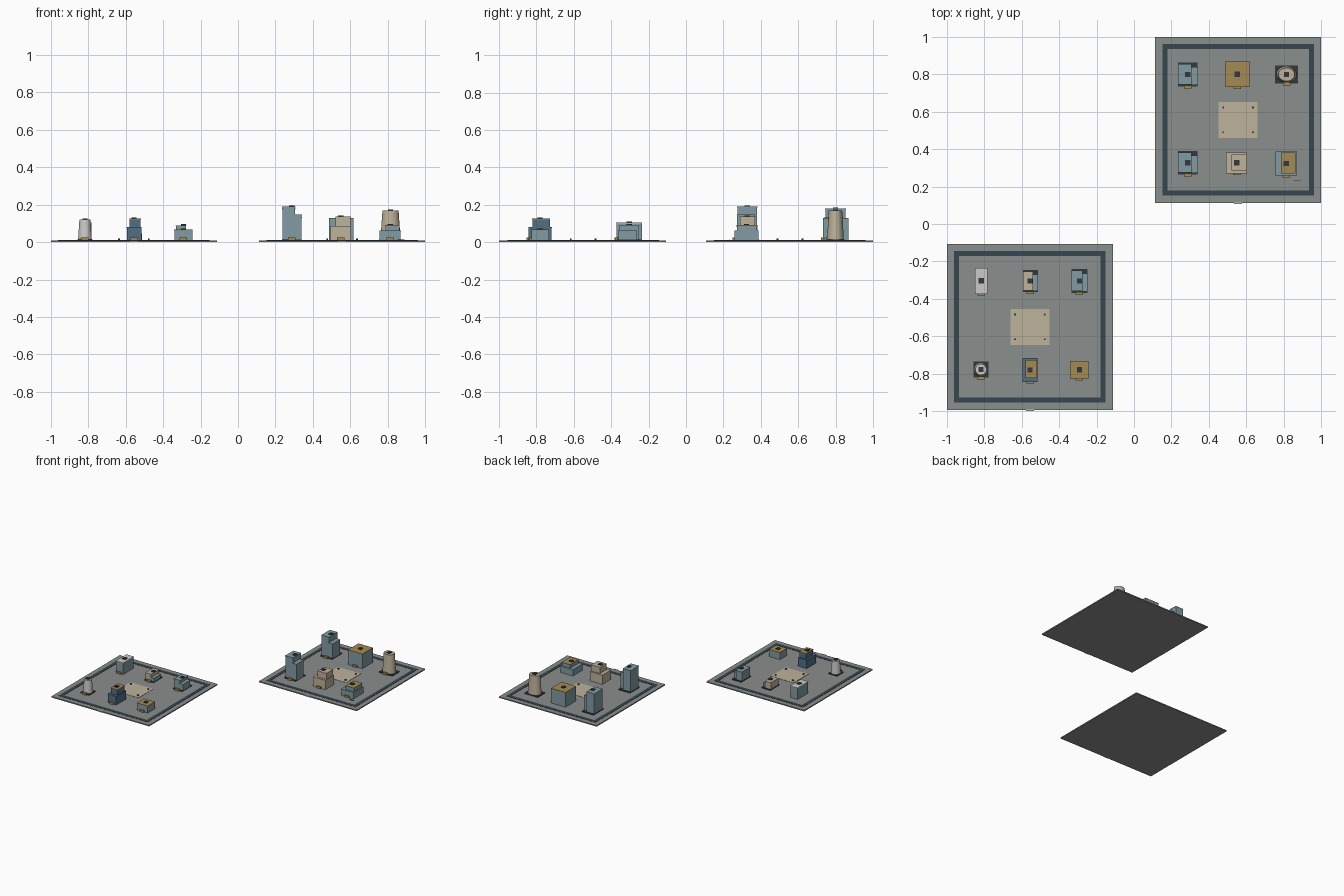
import bpy, math

if "Cube" in bpy.data.objects:
    bpy.data.objects.remove(bpy.data.objects["Cube"])

def mat(name, hexcol):
    def lin(c):
        c /= 255
        return c / 12.92 if c <= 0.04045 else ((c + 0.055) / 1.055) ** 2.4
    m = bpy.data.materials.new(name)
    m.diffuse_color = (*[lin(int(hexcol[i:i + 2], 16)) for i in (0, 2, 4)], 1)
    m.use_nodes = True
    m.node_tree.nodes["Principled BSDF"].inputs["Base Color"].default_value = m.diffuse_color
    return m

GREY = mat("paving", "8a8e8c")
ROAD = mat("road", "37464f")
DARK = mat("dark", "34393b")
BLUE = mat("blue_glass", "829ca4")
NAVY = mat("deep_blue", "506f85")
SAND = mat("sand", "beb29c")
GOLD = mat("gold", "a58b55")
PALE = mat("pale", "bcbfbf")

TOP = 0.009  # plate top

def box(name, x0, x1, y0, y1, z0, z1, m):
    bpy.ops.mesh.primitive_cube_add(size=1, location=((x0 + x1) / 2, (y0 + y1) / 2, (z0 + z1) / 2))
    o = bpy.context.object
    o.name = name
    o.scale = (x1 - x0, y1 - y0, z1 - z0)
    bpy.ops.object.transform_apply(location=False, rotation=False, scale=True)
    o.data.materials.append(m)
    return o

def roof_box(name, x, y, z):
    box(name + "_roof_unit", x - .014, x + .014, y - .014, y + .014, z, z + .006, DARK)

def entry(name, x, y):
    box(name + "_entry", x - .02, x + .02, y - .011, y + .004, TOP, .024, GOLD)

def block(name, x0, x1, y0, y1, z0, z1, body, roof):
    # wall volume with a thin coloured roof slab
    box(name + "_walls", x0, x1, y0, y1, z0, z1 - .005, body)
    box(name + "_roof", x0 - .001, x1 + .001, y0 - .001, y1 + .001, z1 - .005, z1, roof)

def plain(name, x0, x1, y0, y1, h, body, roof):
    block(name, x0, x1, y0, y1, TOP, h, body, roof)
    roof_box(name, (x0 + x1) / 2, (y0 + y1) / 2, h)
    entry(name, (x0 + x1) / 2, y0)

def stepped(name, low, h1, up, h2, body, roof):
    block(name + "_lower", *low, TOP, h1, body, body)
    block(name + "_upper", *up, h1, h2, body, roof)
    roof_box(name, (low[0] + low[1]) / 2, (low[2] + low[3]) / 2, h2)
    entry(name, (low[0] + low[1]) / 2, low[2])

def twin(name, x0, x1, y0, y1, h1, h2, body, wing):
    # dark pad, tall slab on the left, lower wing on the right
    w, d = x1 - x0, y1 - y0
    box(name + "_pad", x0, x1, y0, y1, TOP, .015, DARK)
    block(name + "_tower", x0 + .002, x0 + w * .67, y0 + d * .08, y1 - d * .08, TOP, h1, body, body)
    block(name + "_wing", x0 + w * .6, x1, y0 + d * .06, y1 - d * .2, TOP, h2, wing, wing)
    roof_box(name, x0 + w * .5, (y0 + y1) / 2, h1)
    entry(name, (x0 + x1) / 2, y0)

def round_tower(name, x, y, rx, ry, px, py, h, m):
    box(name + "_pad", x - px, x + px, y - py, y + py, TOP, .015, DARK)
    bpy.ops.mesh.primitive_cone_add(vertices=32, radius1=1, radius2=.8, depth=h - TOP,
                                    location=(x, y, (h + TOP) / 2))
    o = bpy.context.object
    o.name = name + "_shaft"
    o.scale = (rx, ry, 1)
    bpy.ops.object.transform_apply(location=False, rotation=False, scale=True)
    o.data.materials.append(m)
    bpy.ops.object.shade_smooth_by_angle(angle=math.radians(40))
    roof_box(name, x, y, h)
    entry(name, x, y - py)

def district(name, cx, cy):
    # plate, ring road, plaza, posts and gate marker
    h = .444
    box(name + "_plate", cx - h, cx + h, cy - h, cy + h, 0, TOP, GREY)
    o, i = .405, .378
    for s in (-1, 1):
        a, b = sorted((s * o, s * i))
        box(name + "_road_x", cx - o, cx + o, cy + a, cy + b, TOP - .002, TOP + .002, ROAD)
        box(name + "_road_y", cx + a, cx + b, cy - i, cy + i, TOP - .002, TOP + .002, ROAD)
        for t in (-1, 1):
            px, py = cx + s * .079, cy + t * .066
            box(name + "_post", px - .005, px + .005, py - .005, py + .005, TOP, .019, DARK)
    box(name + "_plaza", cx - .104, cx + .104, cy - .096, cy + .096, TOP - .002, TOP + .002, SAND)
    box(name + "_gate", cx - .022, cx + .022, cy - h - .006, cy - h + .002, .002, TOP + .001, PALE)

district("south_west", -.556, -.550)
district("north_east", .556, .556)

# south-west buildings
plain("sw_back_left", -.85, -.783, -.372, -.235, .104, BLUE, PALE)
twin("sw_back_mid", -.594, -.514, -.364, -.246, .07, .045, SAND, BLUE)
twin("sw_back_right", -.334, -.249, -.368, -.24, .09, .066, BLUE, BLUE)
round_tower("sw_front_left", -.818, -.778, .037, .037, .04, .042, .12, PALE)
stepped("sw_front_mid", (-.594, -.517, -.842, -.718), .08,
        (-.58, -.52, -.822, -.728), .126, NAVY, GOLD)
plain("sw_front_right", -.34, -.243, -.825, -.733, .068, BLUE, GOLD)

# north-east buildings
twin("ne_back_left", .235, .34, .735, .864, .18, .135, BLUE, BLUE)
plain("ne_back_mid", .487, .617, .733, .868, .13, BLUE, GOLD)
round_tower("ne_back_right", .815, .799, .054, .045, .061, .048, .168, SAND)
twin("ne_front_left", .235, .34, .265, .39, .19, .147, BLUE, BLUE)
stepped("ne_front_mid", (.493, .604, .272, .382), .086,
        (.522, .602, .288, .37), .137, SAND, SAND)
stepped("ne_front_right", (.757, .869, .26, .387), .062,
        (.787, .862, .272, .38), .092, BLUE, GOLD)
box("ne_kerb_strip", .852, .89, .232, .236, TOP, TOP + .004, DARK)
